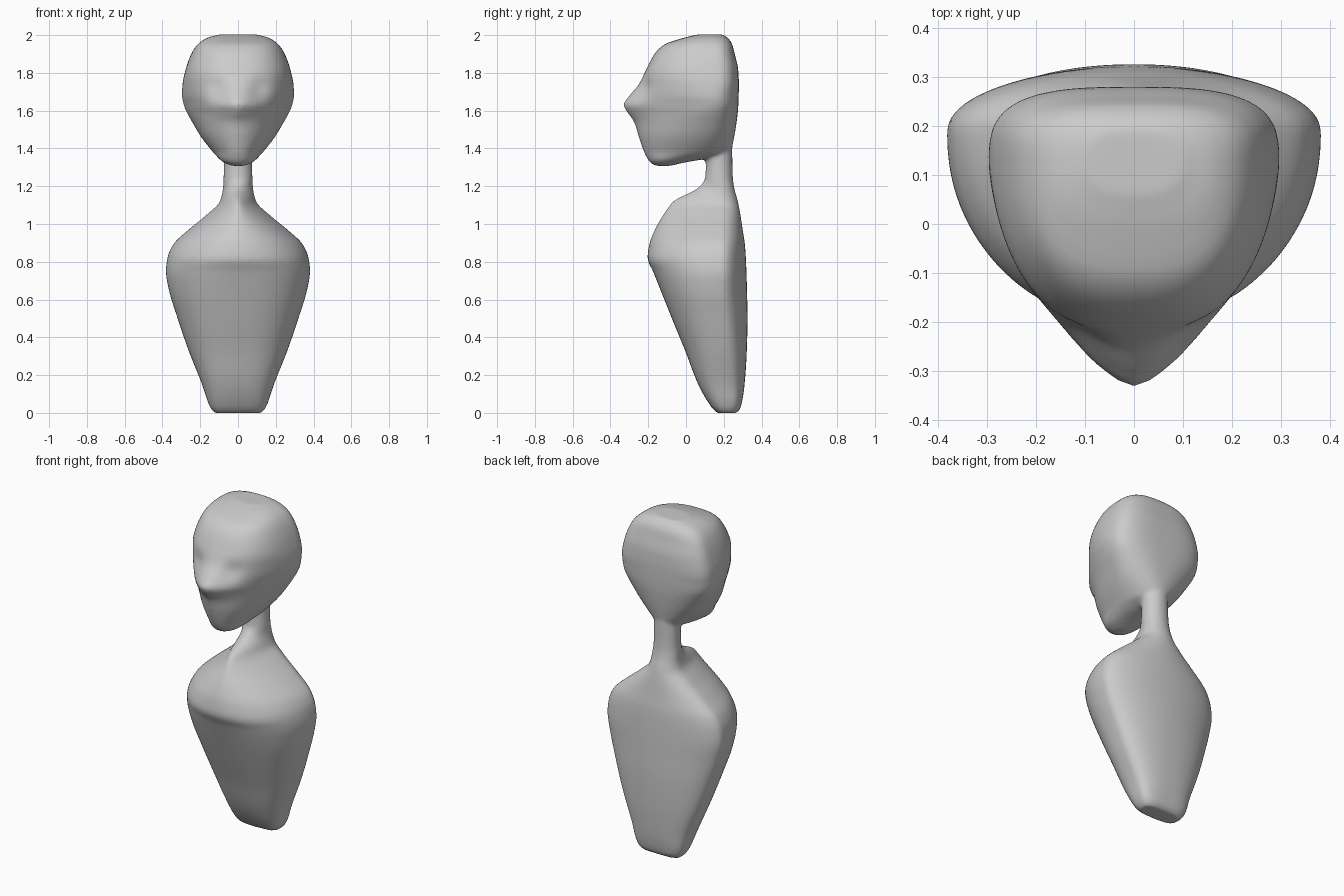
import bpy, bmesh, math

# rows: z, half width, front y, widest y, back y, front exponent, back exponent
TORSO = [
    (0.00, 0.125, 0.165, 0.23, 0.27, 3.5, 3),
    (0.03, 0.148, 0.135, 0.23, 0.29, 3.2, 3),
    (0.15, 0.19, 0.065, 0.22, 0.31, 2.8, 2.6),
    (0.33, 0.262, -0.005, 0.21, 0.322, 2.5, 2.3),
    (0.50, 0.32, -0.075, 0.20, 0.326, 2.4, 2.1),
    (0.65, 0.366, -0.135, 0.19, 0.323, 2.3, 2),
    (0.75, 0.382, -0.175, 0.19, 0.32, 2.2, 2),
    (0.82, 0.374, -0.204, 0.19, 0.317, 2.1, 2),
    (0.89, 0.345, -0.195, 0.19, 0.312, 2, 2),
    (0.97, 0.262, -0.165, 0.19, 0.30, 1.9, 2),
    (1.05, 0.165, -0.12, 0.19, 0.288, 1.7, 2),
    (1.12, 0.096, -0.07, 0.19, 0.275, 1.5, 2),
    (1.19, 0.08, 0.06, 0.19, 0.256, 1.6, 2),
    (1.24, 0.077, 0.10, 0.18, 0.249, 2, 2),
    (1.32, 0.075, 0.105, 0.18, 0.246, 2, 2),
    (1.50, 0.08, 0.08, 0.16, 0.245, 2, 2),
]
HEAD = [
    (1.308, 0.03, -0.16, -0.12, -0.08, 2, 2),
    (1.325, 0.075, -0.19, -0.10, -0.01, 2, 2),
    (1.35, 0.105, -0.207, -0.06, 0.13, 2, 2),
    (1.38, 0.132, -0.222, 0.02, 0.235, 2, 2),
    (1.46, 0.195, -0.25, 0.08, 0.255, 1.9, 2.2),
    (1.54, 0.243, -0.275, 0.11, 0.268, 1.7, 2.4),
    (1.60, 0.276, -0.318, 0.12, 0.275, 1.5, 2.6),
    (1.63, 0.287, -0.332, 0.13, 0.277, 1.5, 2.7),
    (1.68, 0.297, -0.30, 0.13, 0.279, 1.65, 2.8),
    (1.74, 0.294, -0.25, 0.14, 0.28, 2, 3),
    (1.82, 0.277, -0.21, 0.14, 0.276, 2.4, 3),
    (1.90, 0.248, -0.167, 0.14, 0.258, 2.5, 3),
    (1.95, 0.215, -0.115, 0.13, 0.245, 2.6, 3),
    (1.985, 0.165, -0.015, 0.12, 0.222, 2.6, 3),
    (2.003, 0.10, 0.06, 0.13, 0.195, 2.5, 2.5),
]
SEG = 64


def section(row):
    """Egg-shaped cross-section with separate front and back curvature."""
    z, w, yf, yw, yb, nf, nb = row
    pts = []
    for i in range(SEG):
        a = 2 * math.pi * i / SEG
        c, s = math.cos(a), math.sin(a)
        n, reach = (nb, yb - yw) if s > 0 else (nf, yw - yf)
        x = math.copysign(w * abs(c) ** (2 / n), c)
        y = yw + math.copysign(reach * abs(s) ** (2 / n), s)
        pts.append((x, y, z))
    return pts


def refine(rows, steps=5):
    """Smooth the rows along z with monotone-limited Hermite curves."""
    def slope(k, j):
        if k == 0 or k == len(rows) - 1:
            return None
        (p, q, r) = rows[k - 1:k + 2]
        d1 = (q[j] - p[j]) / (q[0] - p[0])
        d2 = (r[j] - q[j]) / (r[0] - q[0])
        return 0 if d1 * d2 <= 0 else 2 * d1 * d2 / (d1 + d2)
    out = []
    for k in range(len(rows) - 1):
        a, b = rows[k], rows[k + 1]
        h = b[0] - a[0]
        for i in range(steps):
            t = i / steps
            new = [a[0] + h * t]
            for j in range(1, 7):
                d = (b[j] - a[j]) / h
                m0, m1 = slope(k, j), slope(k + 1, j)
                m0 = d if m0 is None else m0
                m1 = d if m1 is None else m1
                new.append(a[j] * (2*t**3 - 3*t*t + 1) + b[j] * (3*t*t - 2*t**3)
                           + h * (m0 * (t**3 - 2*t*t + t) + m1 * (t**3 - t*t)))
            out.append(new)
    return out + [list(rows[-1])]


def loft(bm, rows):
    rings = [[bm.verts.new(p) for p in section(r)] for r in refine(rows)]
    for lo, hi in zip(rings, rings[1:]):
        for i in range(SEG):
            j = (i + 1) % SEG
            bm.faces.new((lo[i], lo[j], hi[j], hi[i]))
    bm.faces.new(rings[0][::-1])
    bm.faces.new(rings[-1])


bm = bmesh.new()
loft(bm, TORSO)
loft(bm, HEAD)

# shallow eye sockets
for v in bm.verts:
    if v.co.y < 0 and v.co.z > 1.4:
        dx, dz = (abs(v.co.x) - 0.11) / 0.05, (v.co.z - 1.71) / 0.055
        v.co.y += 0.022 * math.exp(-dx * dx - dz * dz)

mesh = bpy.data.meshes.new("bust")
bm.to_mesh(mesh)
bm.free()
bust = bpy.data.objects.new("bust", mesh)
bpy.context.collection.objects.link(bust)

# fuse head and torso into one smooth skin
rm = bust.modifiers.new("fuse", 'REMESH')
rm.mode = 'VOXEL'
rm.voxel_size = 0.011
rm.use_smooth_shade = True
sm = bust.modifiers.new("soften", 'SMOOTH')
sm.factor = 0.5
sm.iterations = 6
